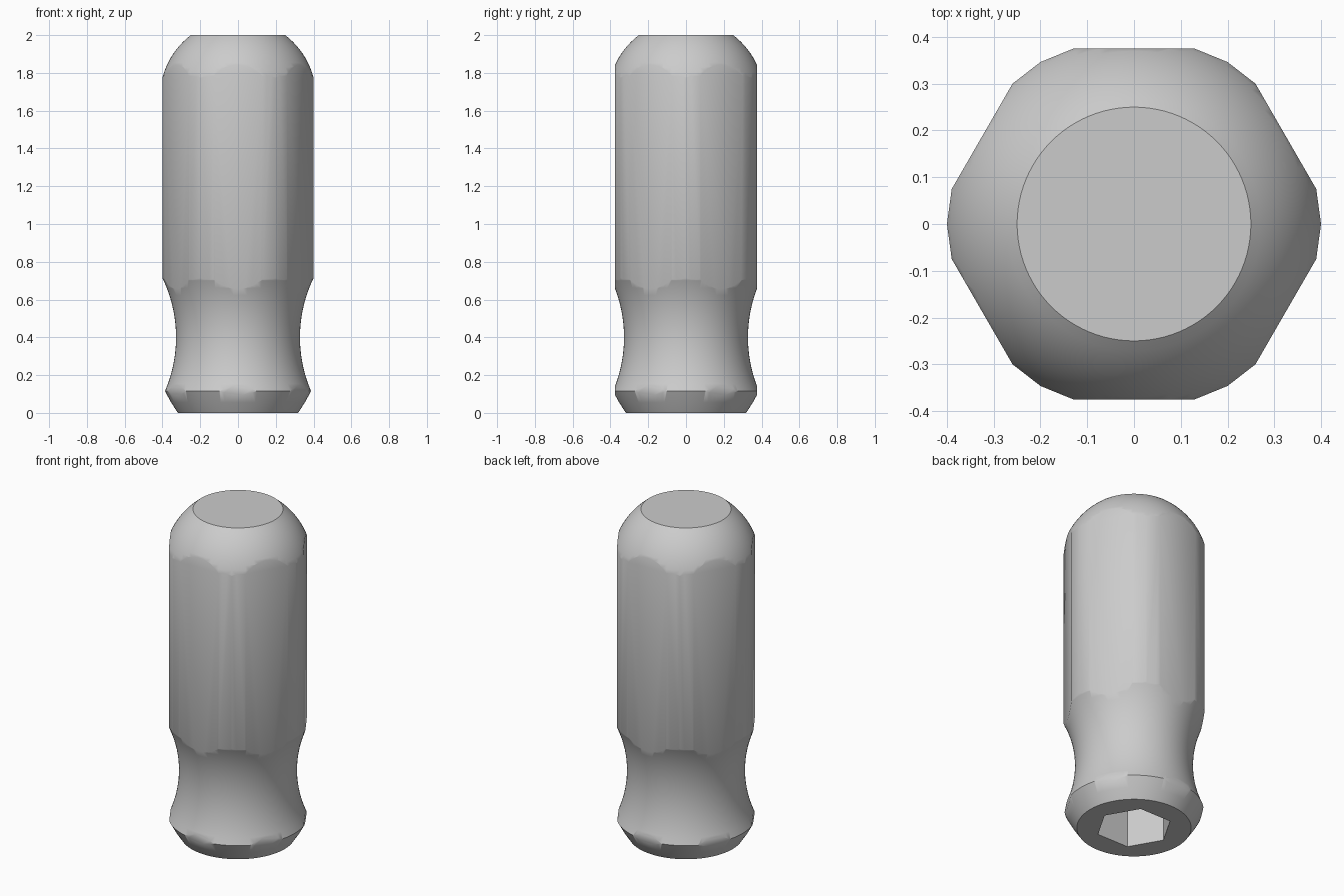
import bpy, bmesh
from math import sin, cos, pi, radians, sqrt, asin, hypot, atan2

cube = bpy.data.objects.get("Cube")
if cube:
    bpy.data.objects.remove(cube)

grey = bpy.data.materials.new("plain grey")
grey.use_nodes = True
colour = (0.6, 0.6, 0.6, 1)
grey.diffuse_color = colour
grey.node_tree.nodes["Principled BSDF"].inputs["Base Color"].default_value = colour


def finish(name, bm):
    bmesh.ops.recalc_face_normals(bm, faces=bm.faces)
    mesh = bpy.data.meshes.new(name)
    bm.to_mesh(mesh)
    bm.free()
    mesh.materials.append(grey)
    obj = bpy.data.objects.new(name, mesh)
    bpy.context.collection.objects.link(obj)
    return obj


def lathe(name, profile, segments):
    """Stack of circles from (radius, height) pairs, capped at both ends."""
    bm = bmesh.new()
    rings = [[bm.verts.new((r * cos(2 * pi * i / segments), r * sin(2 * pi * i / segments), z))
              for i in range(segments)] for r, z in profile]
    for low, high in zip(rings, rings[1:]):
        for i in range(segments):
            j = (i + 1) % segments
            bm.faces.new((low[i], low[j], high[j], high[i]))
    bm.faces.new(rings[0])
    bm.faces.new(rings[-1])
    return finish(name, bm)


def prism(name, outline, bottom, top):
    bm = bmesh.new()
    face = bm.faces.new([bm.verts.new((x, y, bottom)) for x, y in outline])
    moved = bmesh.ops.extrude_face_region(bm, geom=[face])["geom"]
    for v in moved:
        if isinstance(v, bmesh.types.BMVert):
            v.co.z = top
    return finish(name, bm)


def polar(radius, angle):
    return radius * cos(angle), radius * sin(angle)


def apply_boolean(obj, cutter, operation):
    cutter.hide_render = True
    mod = obj.modifiers.new(operation.lower(), 'BOOLEAN')
    mod.operation = operation
    mod.solver = 'EXACT'
    mod.object = cutter
    bpy.context.view_layer.objects.active = obj
    bpy.ops.object.modifier_apply(modifier=mod.name)
    bpy.data.objects.remove(cutter)


# Turned body: bevelled foot, waisted neck, straight grip, domed end
profile = [(0.318, 0), (0.354, 0.055)]
neck_radius, neck_z, waist = 0.72, 0.4, 0.328
for i in range(17):
    z = 0.115 + (0.74 - 0.115) * i / 16
    profile.append((waist + neck_radius - sqrt(neck_radius ** 2 - (z - neck_z) ** 2), z))
dome_radius, dome_z = 0.413, 1.671
end_angle = pi / 2 - asin(0.25 / dome_radius)
for i in range(15):
    r, h = polar(dome_radius, end_angle * i / 14)
    profile.append((r, dome_z + h))
profile[-1] = (0.25, 2.0)
handle = lathe("handle", profile, 96)

# Six grip flats joined by rounded corners
flat_distance, half_width = 0.375, 0.13
edge_radius = hypot(flat_distance, half_width)
edge_angle = pi / 6 - atan2(half_width, flat_distance)
outline = []
for k in range(6):
    corner = k * pi / 3
    outline += [polar(edge_radius, corner - edge_angle), polar(0.4, corner),
                polar(edge_radius, corner + edge_angle)]
apply_boolean(handle, prism("grip_flats", outline, -0.5, 2.5), 'INTERSECT')

# Hexagonal socket in the foot
socket = [polar(0.213, k * pi / 3) for k in range(6)]
apply_boolean(handle, prism("hex_socket", socket, -0.2, 0.8), 'DIFFERENCE')

# Smooth shading with sharp foot, end and socket edges
bpy.ops.object.select_all(action='DESELECT')
handle.select_set(True)
bpy.context.view_layer.objects.active = handle
bpy.ops.object.shade_smooth_by_angle(angle=radians(32))
